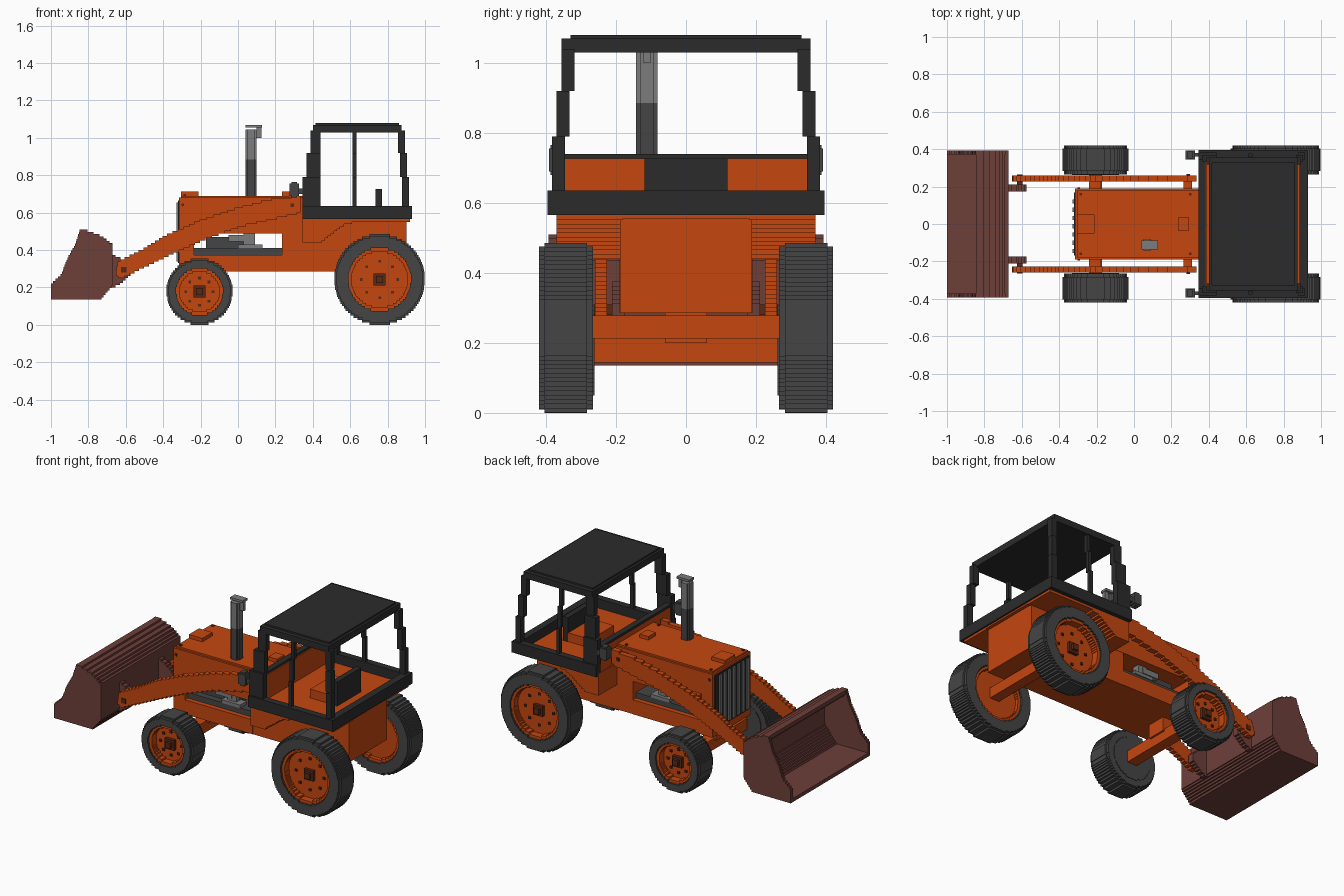
import bpy, bmesh, math

if "Cube" in bpy.data.objects:
    bpy.data.objects.remove(bpy.data.objects["Cube"], do_unlink=True)

STEP = 0.0125  # height of one stair step


def material(name, rgb):
    m = bpy.data.materials.new(name)
    m.use_nodes = True
    m.diffuse_color = (*rgb, 1)
    m.node_tree.nodes["Principled BSDF"].inputs["Base Color"].default_value = (*rgb, 1)
    return m


ORANGE = material("orange paint", (0.56, 0.063, 0.005))
BLACK = material("black frame", (0.024, 0.024, 0.024))
RUBBER = material("grey rubber", (0.06, 0.06, 0.06))
STEEL = material("light steel", (0.20, 0.20, 0.20))
BROWN = material("brown bucket", (0.155, 0.05, 0.042))
HUB = material("dark hub", (0.10, 0.022, 0.008))


def finish(name, bm, mat, mirror=False):
    bmesh.ops.recalc_face_normals(bm, faces=bm.faces[:])
    me = bpy.data.meshes.new(name)
    bm.to_mesh(me)
    bm.free()
    me.materials.append(mat)
    ob = bpy.data.objects.new(name, me)
    bpy.context.collection.objects.link(ob)
    if mirror:
        mod = ob.modifiers.new("Mirror", 'MIRROR')
        mod.use_axis = (False, True, False)
        mod.use_clip = False
        mod.use_mirror_merge = False
    return ob


def boxes(name, mat, items, mirror=False):
    """Each item is x0, x1, y0, y1, z0, z1."""
    bm = bmesh.new()
    for x0, x1, y0, y1, z0, z1 in items:
        vs = bmesh.ops.create_cube(bm, size=1)["verts"]
        for v in vs:
            v.co = ((x0 + x1) / 2 + v.co.x * (x1 - x0), (y0 + y1) / 2 + v.co.y * (y1 - y0),
                    (z0 + z1) / 2 + v.co.z * (z1 - z0))
    return finish(name, bm, mat, mirror)


def stairs(poly):
    """Turn an x-z outline into a staircase outline, row by row."""
    zs = [p[1] for p in poly]
    n = max(1, round((max(zs) - min(zs)) / STEP))
    h = (max(zs) - min(zs)) / n
    left, right = [], []
    for i in range(n):
        z0 = min(zs) + i * h
        zm = z0 + h / 2
        xs = []
        for (ax, az), (bx, bz) in zip(poly, poly[1:] + poly[:1]):
            if (az > zm) != (bz > zm):
                xs.append(ax + (bx - ax) * (zm - az) / (bz - az))
        for side, x in ((left, min(xs)), (right, max(xs))):
            if side and abs(side[-1][0] - x) < 0.003:
                side[-1] = (side[-1][0], z0 + h)
            else:
                side += [(x, z0), (x, z0 + h)]
    return left + right[::-1]


def prism(name, mat, poly, y0, y1, hole=None, mirror=False):
    """Stepped outline, with an optional stepped hole, pushed from y0 to y1."""
    bm = bmesh.new()
    edges = []
    for outline in [poly] + ([hole] if hole else []):
        vs = [bm.verts.new((x, y0, z)) for x, z in stairs(outline)]
        edges += [bm.edges.new((a, b)) for a, b in zip(vs, vs[1:] + vs[:1])]
        if not hole:
            bm.faces.new(vs)
    if hole:
        bmesh.ops.triangle_fill(bm, edges=edges, use_beauty=True)
    ext = bmesh.ops.extrude_face_region(bm, geom=bm.faces[:], use_keep_orig=True)
    for g in ext["geom"]:
        if isinstance(g, bmesh.types.BMVert):
            g.co.y = y1
    return finish(name, bm, mat, mirror)


def circle(cx, cz, r, n=48):
    return [(cx + r * math.cos((i + .5) * math.tau / n),
             cz + r * math.sin((i + .5) * math.tau / n)) for i in range(n)]


# Wheels: stepped tyre, raised tread, recessed rim, hub and bolts
def wheel(tag, cx, r, rim, back):
    c = lambda rad: circle(cx, r, rad)
    prism(tag + "_tyre", RUBBER, c(r - 0.010), 0.265, 0.42, c(rim), True)
    prism(tag + "_tread", RUBBER, c(r), 0.283, 0.404, c(r - 0.03), True)
    prism(tag + "_rim_ring", ORANGE, c(rim + 0.006), 0.275, 0.408, c(rim - 0.018), True)
    prism(tag + "_rim_disc", ORANGE, c(rim - 0.008), 0.30, 0.365, None, True)
    if back:
        prism(tag + "_back_plate", RUBBER, c(rim + 0.004), 0.262, 0.30, None, True)
    boxes(tag + "_hub", HUB, [(cx - .032, cx + .032, .36, .385, r - .032, r + .032),
                              (cx - .018, cx + .018, .38, .402, r - .018, r + .018)], True)
    bolts = []
    for k in range(8):
        a = k * math.tau / 8
        x, z = cx + rim * .58 * math.cos(a), r + rim * .58 * math.sin(a)
        bolts.append((x - .007, x + .007, .36, .373, z - .007, z + .007))
    boxes(tag + "_bolts", HUB, bolts, True)


wheel("rear_wheel", 0.757, 0.243, 0.168, False)
wheel("front_wheel", -0.206, 0.178, 0.125, True)
boxes("rear_axle", ORANGE, [(0.725, 0.79, -0.31, 0.31, 0.213, 0.278)])
boxes("front_axle", ORANGE, [(-0.24, -0.172, -0.31, 0.31, 0.144, 0.214),
                             (-0.25, -0.16, -0.06, 0.06, 0.20, 0.30)])

# Hood and chassis, leaving an open engine bay
boxes("hood", ORANGE, [(-0.315, 0.35, -0.19, 0.19, 0.49, 0.68),
                       (-0.305, 0.35, -0.178, 0.178, 0.68, 0.69),
                       (-0.315, -0.235, -0.19, 0.19, 0.285, 0.49)])
boxes("chassis", ORANGE, [(-0.235, 0.235, -0.19, 0.19, 0.285, 0.375),
                          (0.235, 0.90, -0.188, 0.188, 0.285, 0.56)])
boxes("hood_caps", ORANGE, [(-0.305, -0.212, -0.05, 0.05, 0.69, 0.712),
                            (0.235, 0.295, -0.036, 0.036, 0.69, 0.712)])
boxes("hood_bolts", HUB, [(x - .007, x + .007, .153, .167, .69, .696) for x in (-.285, .3)]
      + [(x - .007, x + .007, .19, .196, .635, .649) for x in (-.295, .3)], True)

# Grille
boxes("grille_plate", BLACK, [(-0.321, -0.315, -0.168, 0.168, 0.33, 0.665)])
boxes("grille_slats", STEEL, [(-0.33, -0.32, -0.155 + i * .044, -0.133 + i * .044, 0.34, 0.655)
                              for i in range(7)])

# Engine
boxes("engine_block", RUBBER, [(-0.235, 0.235, -0.16, 0.16, 0.375, 0.41),
                               (-0.17, 0.09, -0.12, 0.12, 0.41, 0.47)])
boxes("engine_fittings", STEEL, [(-0.05, 0.06, 0.10, 0.15, 0.445, 0.48),
                                 (0.0, 0.13, 0.10, 0.165, 0.41, 0.43),
                                 (0.03, 0.09, 0.10, 0.145, 0.395, 0.49)], True)

# Exhaust with a hinged rain flap
boxes("exhaust_lower", RUBBER, [(0.04, 0.10, -0.132, -0.092, 0.68, 0.885),
                                (0.05, 0.09, -0.143, -0.081, 0.68, 0.885)])
boxes("exhaust_upper", STEEL, [(0.04, 0.10, -0.132, -0.092, 0.885, 1.045),
                               (0.05, 0.09, -0.143, -0.081, 0.885, 1.045),
                               (0.04, 0.127, -0.135, -0.089, 1.056, 1.07),
                               (0.10, 0.125, -0.122, -0.102, 1.0, 1.06)])

# Fenders and cab floor
prism("fender", ORANGE, [(0.345, 0.575), (0.92, 0.575), (0.92, 0.553), (0.64, 0.553),
                         (0.56, 0.53), (0.50, 0.485), (0.44, 0.44), (0.345, 0.44)],
      0.18, 0.37, None, True)
boxes("cab_floor", ORANGE, [(0.345, 0.92, -0.37, 0.37, 0.555, 0.577)])

# Cab frame: sill, leaning stepped pillars, roof
boxes("cab_sill", BLACK, [(0.345, 0.93, 0.352, 0.395, 0.565, 0.635)], True)
boxes("cab_sill_rear", BLACK, [(0.885, 0.93, -0.395, 0.395, 0.565, 0.635)])
tiers = [(0.63, 0.79, 0.383, 0.345, 0.876), (0.79, 0.92, 0.37, 0.367, 0.866),
         (0.92, 1.04, 0.356, 0.388, 0.855)]
pillars = []
for z0, z1, y, xf, xr in tiers:
    pillars += [(xf, 0.442, y - .037, y, z0, z1), (xr, xr + .037, y - .037, y, z0, z1),
                (0.612, 0.634, y - .03, y - .006, z0, z1)]
boxes("cab_pillars", BLACK, pillars, True)
boxes("cab_roof", BLACK, [(0.40, 0.875, -0.356, 0.356, 1.03, 1.07),
                          (0.415, 0.86, -0.33, 0.33, 1.07, 1.08)])
boxes("cab_front_wall", ORANGE, [(0.35, 0.39, -0.36, 0.36, 0.56, 0.727)])
boxes("windshield_ledge", BLACK, [(0.345, 0.383, -0.36, 0.36, 0.725, 0.74)])

# Work lamps on the cab front corners
boxes("cab_lamps", RUBBER, [(0.275, 0.325, 0.345, 0.392, 0.69, 0.755),
                            (0.285, 0.315, 0.35, 0.387, 0.68, 0.765),
                            (0.32, 0.36, 0.36, 0.38, 0.70, 0.73)], True)

# Seat
boxes("seat_cushion", ORANGE, [(0.58, 0.745, -0.115, 0.115, 0.57, 0.632)])
boxes("seat_back", BLACK, [(0.735, 0.77, -0.118, 0.118, 0.57, 0.727)])

# Loader arms with pivots and pins
prism("loader_arm", ORANGE, [(-0.655, 0.26), (-0.62, 0.25), (-0.36, 0.375), (-0.18, 0.455),
                             (0.01, 0.525), (0.24, 0.578), (0.335, 0.60), (0.335, 0.69),
                             (0.17, 0.67), (0.01, 0.63), (-0.2, 0.56), (-0.39, 0.478),
                             (-0.5, 0.41), (-0.64, 0.34)], 0.226, 0.26, None, True)
boxes("arm_pivots", ORANGE, [(-0.24, -0.18, 0.18, 0.23, 0.49, 0.54),
                             (0.265, 0.31, 0.18, 0.23, 0.60, 0.66)], True)
boxes("arm_pins", HUB, [(-0.625, -0.595, 0.20, 0.264, 0.28, 0.31),
                        (0.28, 0.30, 0.25, 0.266, 0.63, 0.65)], True)

# Bucket: end plates, floor, ramp, back, upper lip, mounting brackets
prism("bucket_ends", BROWN, [(-1.0, 0.135), (-0.735, 0.135), (-0.672, 0.21), (-0.672, 0.43),
                             (-0.73, 0.475), (-0.82, 0.51), (-0.845, 0.51), (-0.87, 0.43),
                             (-0.91, 0.36), (-0.945, 0.27), (-1.0, 0.22)],
      0.372, 0.393, None, True)
boxes("bucket_floor", BROWN, [(-1.0, -0.73, -0.375, 0.375, 0.135, 0.158)])
prism("bucket_ramp", BROWN, [(-0.80, 0.137), (-0.735, 0.137), (-0.672, 0.212), (-0.672, 0.26),
                             (-0.70, 0.26)], -0.375, 0.375)
boxes("bucket_back", BROWN, [(-0.70, -0.672, -0.375, 0.375, 0.22, 0.43)])
prism("bucket_lip", BROWN, [(-0.845, 0.51), (-0.82, 0.51), (-0.73, 0.475), (-0.672, 0.43),
                            (-0.672, 0.40), (-0.71, 0.41), (-0.77, 0.44), (-0.845, 0.485)],
      -0.375, 0.375)
prism("bucket_brackets", BROWN, [(-0.68, 0.20), (-0.64, 0.21), (-0.572, 0.27), (-0.572, 0.31),
                                 (-0.64, 0.365), (-0.68, 0.375)], 0.175, 0.212, None, True)
